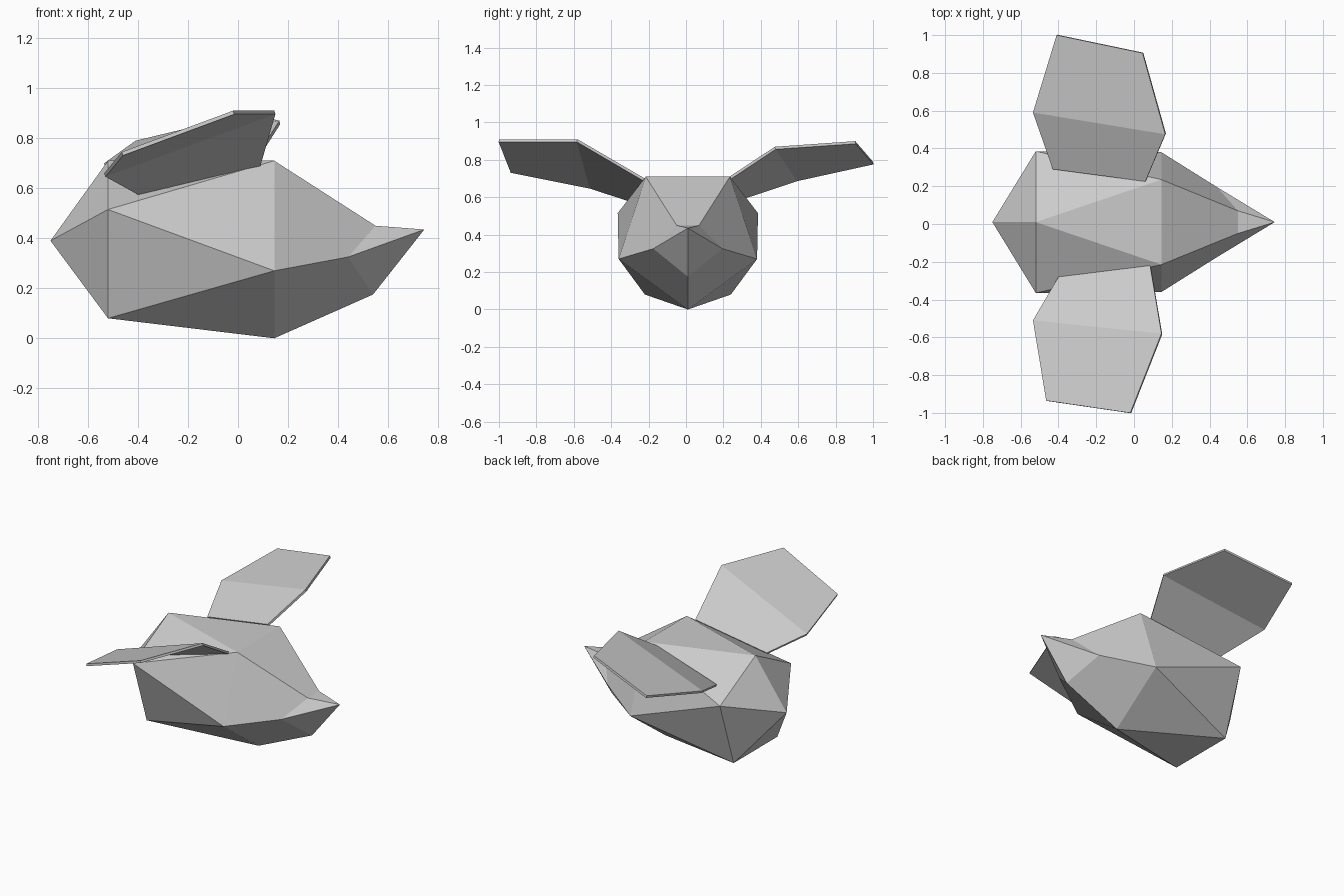
import bpy
import bmesh

cube = bpy.data.objects.get("Cube")
if cube:
    bpy.data.objects.remove(cube, do_unlink=True)

grey = bpy.data.materials.new("light_grey")
grey.use_nodes = True
colour = (0.6, 0.6, 0.6, 1)
grey.diffuse_color = colour
grey.node_tree.nodes["Principled BSDF"].inputs["Base Color"].default_value = colour

MID = 0.01  # y of the body's plane of symmetry


def finish(bm, name):
    bmesh.ops.recalc_face_normals(bm, faces=bm.faces)
    mesh = bpy.data.meshes.new(name)
    bm.to_mesh(mesh)
    bm.free()
    mesh.materials.append(grey)
    obj = bpy.data.objects.new(name, mesh)
    bpy.context.collection.objects.link(obj)
    return obj


def ring(bm, half):
    """Five-sided ring from half of its points, mirrored across the body."""
    right = [bm.verts.new((x, MID + y, z)) for x, y, z in half]
    left = [bm.verts.new((x, MID - y, z)) for x, y, z in reversed(half) if y]
    return right + left


# Body: faceted ball, drawn out to a pointed beak
bm = bmesh.new()
tail = bm.verts.new((-0.75, MID, 0.39))
beak = bm.verts.new((0.745, MID, 0.435))
rear = ring(bm, [(-0.52, 0, 0.71), (-0.52, 0.375, 0.515), (-0.52, 0.23, 0.08)])
chest = ring(bm, [(0.145, 0.225, 0.71), (0.145, 0.37, 0.27), (0.145, 0, 0)])
face = ring(bm, [(0.55, 0.06, 0.45), (0.44, 0.185, 0.325), (0.54, 0, 0.175)])
for i in range(5):
    j = (i + 1) % 5
    bm.faces.new((tail, rear[i], rear[j]))
    bm.faces.new((rear[i], rear[j], chest[i]))
    bm.faces.new((rear[j], chest[i], chest[j]))
    bm.faces.new((chest[i], chest[j], face[j], face[i]))
    bm.faces.new((face[i], face[j], beak))
finish(bm, "body")


# Wings: two bent panels each, root to tip, as thin plates
def wing(name, rows):
    bm = bmesh.new()
    pairs = [[bm.verts.new(p) for p in row] for row in rows]
    for (a, b), (c, d) in zip(pairs, pairs[1:]):
        bm.faces.new((a, b, d, c))
    obj = finish(bm, name)
    if obj.data.polygons[0].normal.z < 0:
        obj.data.flip_normals()
    plate = obj.modifiers.new("thickness", "SOLIDIFY")
    plate.thickness = 0.015
    plate.offset = -1


wing("front_wing", [
    [(-0.40, -0.28, 0.585), (0.085, -0.22, 0.70)],
    [(-0.535, -0.51, 0.66), (0.145, -0.58, 0.91)],
    [(-0.465, -0.935, 0.745), (-0.02, -1.0, 0.91)]])
wing("back_wing", [
    [(-0.43, 0.29, 0.60), (0.06, 0.225, 0.705)],
    [(-0.535, 0.59, 0.70), (0.165, 0.475, 0.87)],
    [(-0.41, 1.0, 0.79), (0.045, 0.905, 0.90)]])
